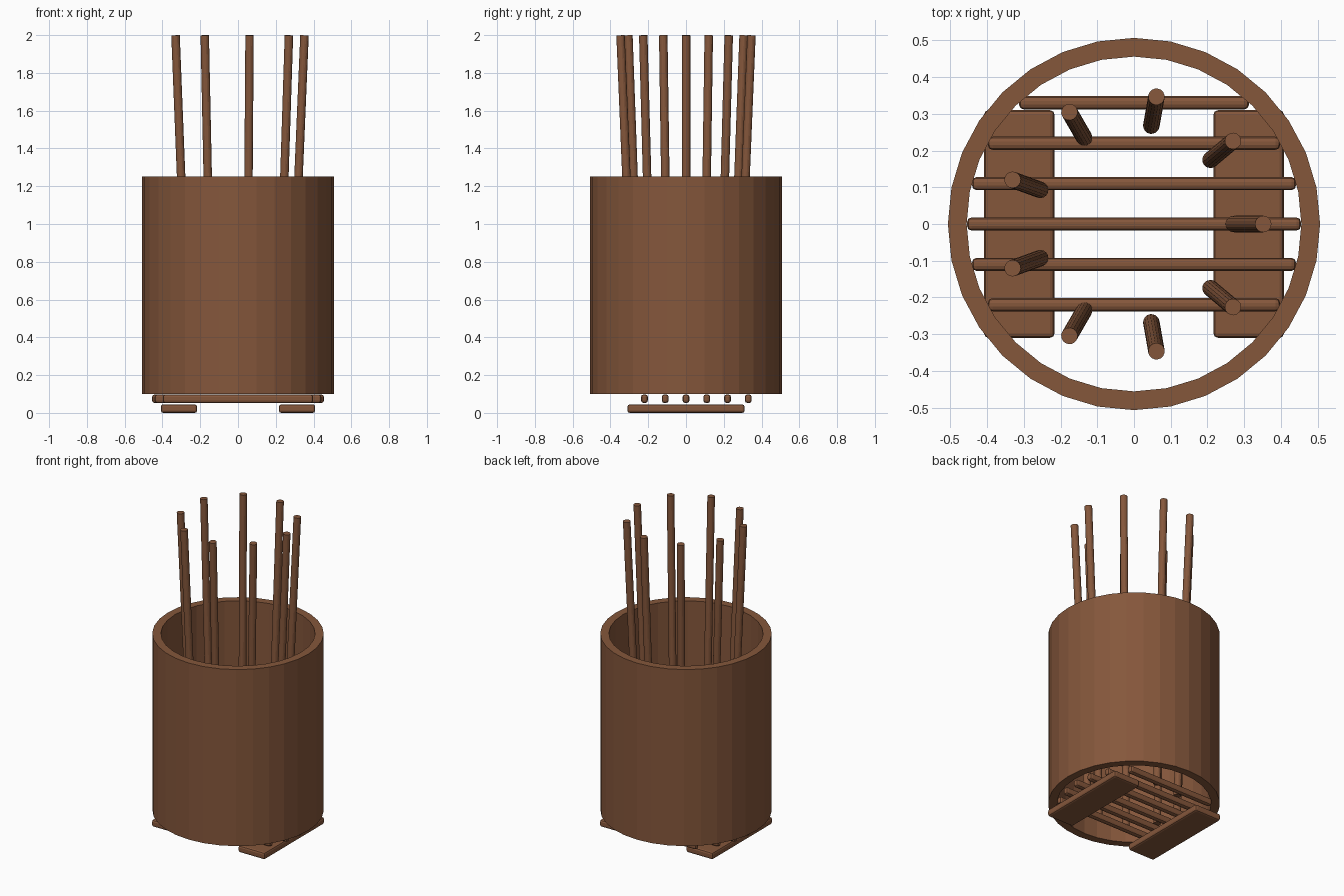
import bpy, bmesh, math
from mathutils import Vector

if "Cube" in bpy.data.objects:
    bpy.data.objects.remove(bpy.data.objects["Cube"])

wood = bpy.data.materials.new("brown_wood")
wood.diffuse_color = (0.235, 0.095, 0.044, 1)
wood.use_nodes = True
wood.node_tree.nodes["Principled BSDF"].inputs["Base Color"].default_value = wood.diffuse_color


def add_object(name, bm):
    mesh = bpy.data.meshes.new(name)
    bmesh.ops.recalc_face_normals(bm, faces=bm.faces)
    bm.to_mesh(mesh)
    bm.free()
    mesh.materials.append(wood)
    obj = bpy.data.objects.new(name, mesh)
    bpy.context.collection.objects.link(obj)
    return obj


def board(name, center, size, bevel, segments=2):
    bm = bmesh.new()
    bmesh.ops.create_cube(bm, size=1)
    for v in bm.verts:
        v.co = Vector(a * s + c for a, s, c in zip(v.co, size, center))
    obj = add_object(name, bm)
    mod = obj.modifiers.new("rounded_edges", "BEVEL")
    mod.width = bevel
    mod.segments = segments
    return obj


def rod(name, start, end, radius, sides):
    axis = end - start
    bm = bmesh.new()
    bmesh.ops.create_cone(bm, cap_ends=True, segments=sides,
                          radius1=radius, radius2=radius, depth=axis.length)
    turn = axis.to_track_quat("Z", "Y")
    for v in bm.verts:
        v.co = turn @ v.co + (start + end) / 2
    return add_object(name, bm)


# Open tube wall: a square profile carried round a 32-sided circle
SIDES, OUTER, INNER, LOW, HIGH = 32, 0.507, 0.456, 0.1, 1.252
bm = bmesh.new()
profile = [(OUTER, LOW), (OUTER, HIGH), (INNER, HIGH), (INNER, LOW)]
rings = []
for i in range(SIDES):
    a = 2 * math.pi * i / SIDES
    rings.append([bm.verts.new((r * math.cos(a), r * math.sin(a), z)) for r, z in profile])
for i in range(SIDES):
    here, after = rings[i], rings[(i + 1) % SIDES]
    for j in range(4):
        k = (j + 1) % 4
        bm.faces.new((here[j], after[j], after[k], here[k]))
add_object("basket_wall", bm)

# Floor slats, each cut to the inner circle
for i in range(6):
    y = -0.22 + 0.11 * i
    half = math.sqrt(0.455 ** 2 - y ** 2)
    board(f"floor_slat_{i + 1}", (0, y, 0.075), (2 * half, 0.036, 0.045), 0.013)

# Two flat feet
for side, sign in (("left", -1), ("right", 1)):
    board(f"foot_{side}", (sign * 0.3125, 0, 0.025), (0.192, 0.62, 0.045), 0.012)

# Ring of upright sticks, leaning outward
for i in range(9):
    a = 2 * math.pi * i / 9
    out = Vector((math.cos(a), math.sin(a), 0))
    rod(f"stick_{i + 1}", out * 0.272 + Vector((0, 0, 0.1)),
        out * 0.352 + Vector((0, 0, 1.999)), 0.0225, 16)

# The feet rest on the ground
for obj in bpy.data.objects:
    if obj.name.startswith("foot"):
        for v in obj.data.vertices:
            v.co.z -= 0.0025
